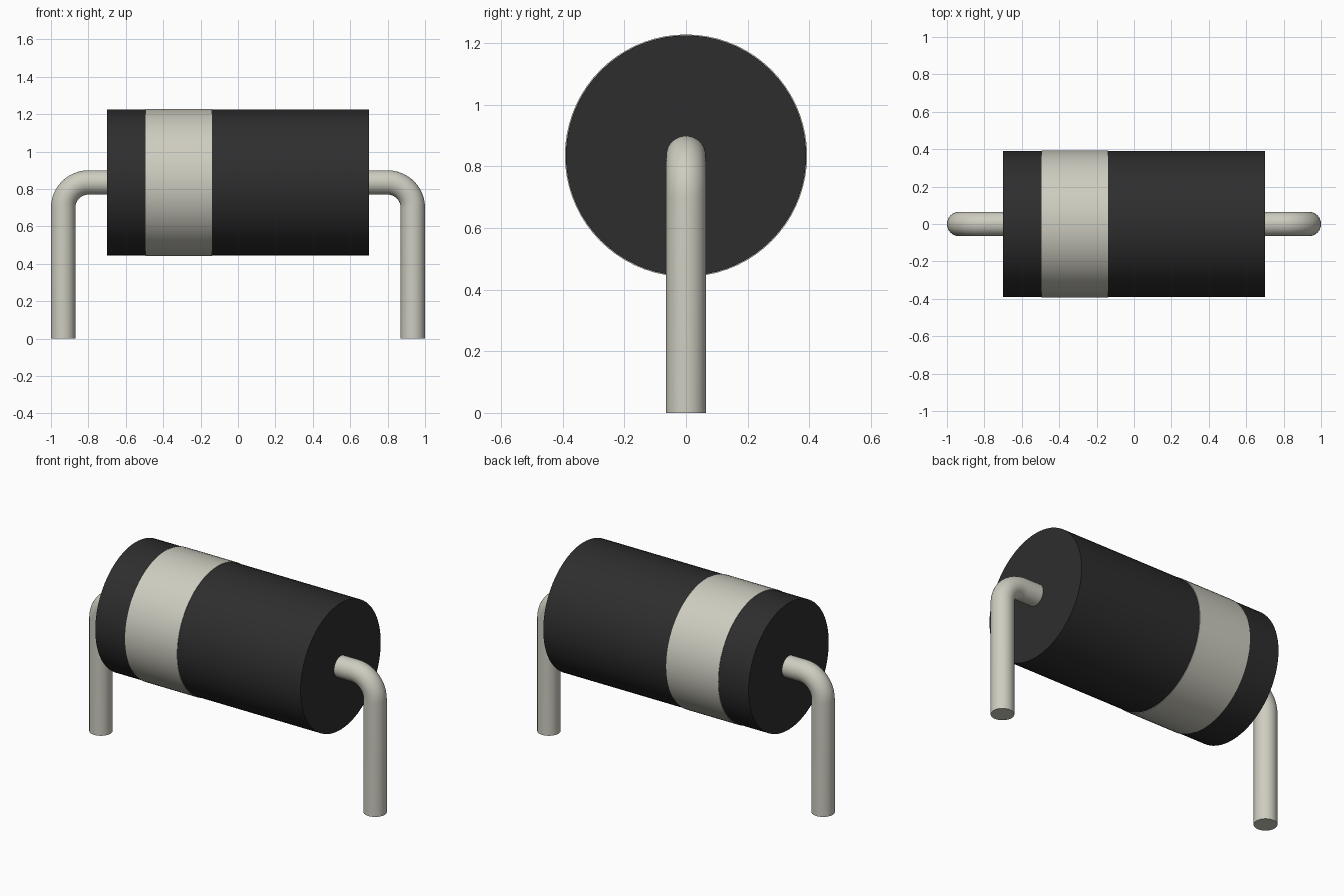
import bpy, bmesh, math
from mathutils import Vector

cube = bpy.data.objects.get("Cube")
if cube:
    bpy.data.objects.remove(cube, do_unlink=True)

AXIS_Z = 0.835      # height of the body axis
BODY_R = 0.39
BODY_HALF = 0.70
WIRE_R = 0.065
WIRE_X = 0.935      # centre of the vertical legs
BEND_R = 0.135


def material(name, colour):
    mat = bpy.data.materials.new(name)
    mat.use_nodes = True
    mat.diffuse_color = (*colour, 1)
    bsdf = next(n for n in mat.node_tree.nodes if n.type == 'BSDF_PRINCIPLED')
    bsdf.inputs["Base Color"].default_value = (*colour, 1)
    return mat


black = material("black plastic", (0.027, 0.027, 0.027))
metal = material("pale metal", (0.62, 0.61, 0.53))


def tube(name, stations, sides, mat):
    """Capped tube through (centre, direction, radius) stations in the xz plane."""
    bm = bmesh.new()
    across = Vector((0, 1, 0))
    rings = []
    for centre, direction, radius in stations:
        up = direction.cross(across)
        angles = [2 * math.pi * i / sides for i in range(sides)]
        rings.append([bm.verts.new(centre + radius * (across * math.cos(a) + up * math.sin(a)))
                      for a in angles])
    for a, b in zip(rings, rings[1:]):
        for i in range(sides):
            j = (i + 1) % sides
            bm.faces.new((a[i], a[j], b[j], b[i]))
    bm.faces.new(rings[0])
    bm.faces.new(rings[-1])
    bmesh.ops.recalc_face_normals(bm, faces=bm.faces)
    mesh = bpy.data.meshes.new(name)
    bm.to_mesh(mesh)
    bm.free()
    mesh.materials.append(mat)
    obj = bpy.data.objects.new(name, mesh)
    bpy.context.collection.objects.link(obj)
    bpy.ops.object.select_all(action='DESELECT')
    obj.select_set(True)
    bpy.context.view_layer.objects.active = obj
    bpy.ops.object.shade_smooth_by_angle(angle=math.radians(35))
    return obj


def barrel(name, x0, x1, radius, mat):
    along = Vector((1, 0, 0))
    return tube(name, [(Vector((x, 0, AXIS_Z)), along, radius) for x in (x0, x1)], 72, mat)


def lead(name, side):
    """Wire leaving the body end, bending down to the ground."""
    stations = [(Vector((side * (BODY_HALF - 0.02), 0, AXIS_Z)), Vector((side, 0, 0)), WIRE_R)]
    steps = 12
    for i in range(steps + 1):
        a = math.pi / 2 * i / steps
        centre = Vector((side * (WIRE_X - BEND_R + BEND_R * math.sin(a)), 0,
                         AXIS_Z - BEND_R + BEND_R * math.cos(a)))
        stations.append((centre, Vector((side * math.cos(a), 0, -math.sin(a))), WIRE_R))
    stations.append((Vector((side * WIRE_X, 0, 0)), Vector((0, 0, -1)), WIRE_R))
    return tube(name, stations, 32, metal)


# Cylindrical body with the polarity band around it
barrel("body", -BODY_HALF, BODY_HALF, BODY_R, black)
barrel("polarity_band", -0.495, -0.14, BODY_R + 0.003, metal)

# Bent wire leads
lead("left_lead", 1)
lead("right_lead", -1)
